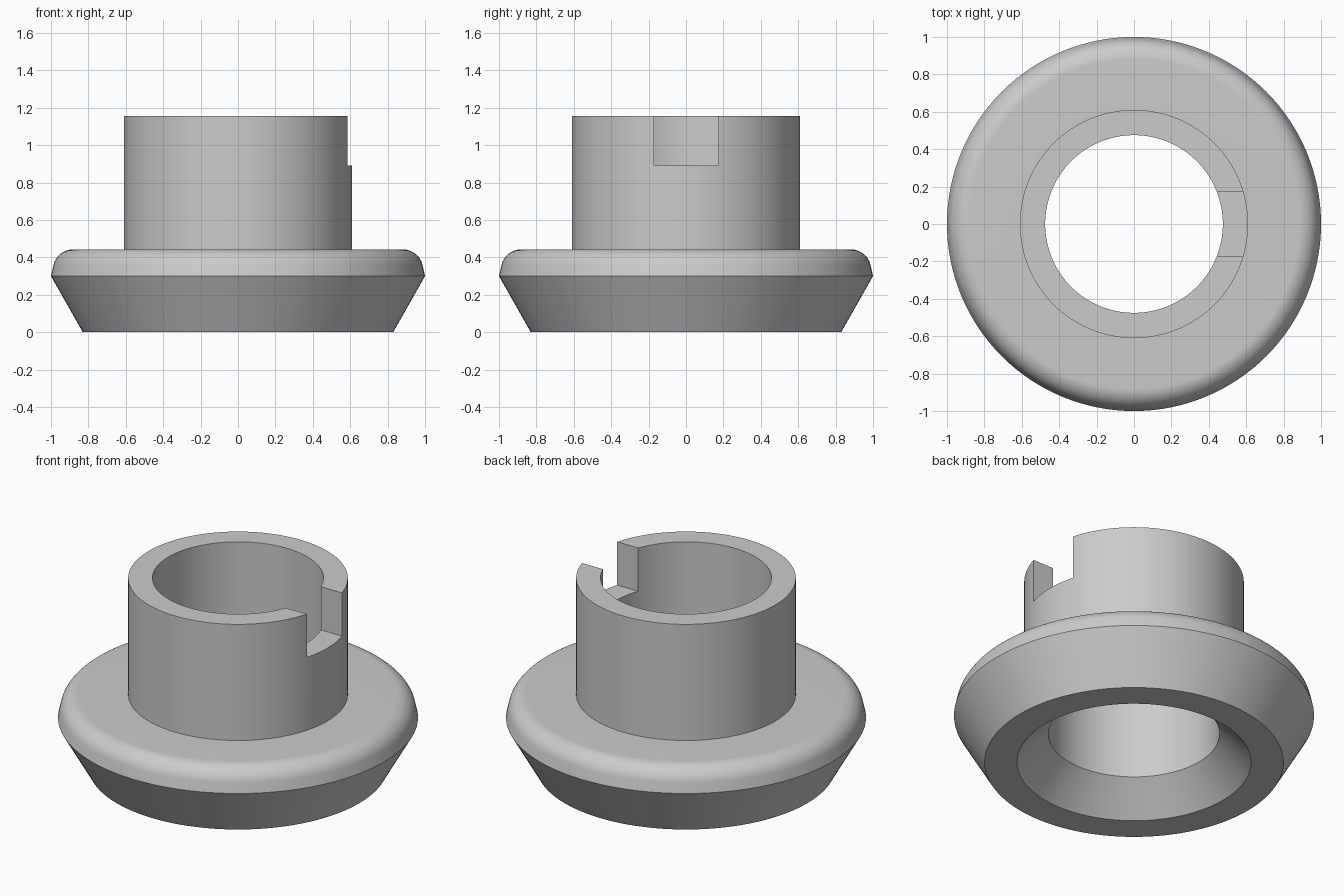
import bpy
import bmesh
from math import cos, sin, radians

default = bpy.data.objects.get("Cube")
if default:
    bpy.data.objects.remove(default, do_unlink=True)

SEGMENTS = 128
BORE, COLLAR, TOP, FLANGE = 0.475, 0.61, 1.155, 0.443

# Material
grey = bpy.data.materials.new("plain grey")
grey.use_nodes = True
colour = (0.6, 0.6, 0.6, 1)
grey.diffuse_color = colour
grey.node_tree.nodes["Principled BSDF"].inputs["Base Color"].default_value = colour


def add_object(name, bm):
    bmesh.ops.recalc_face_normals(bm, faces=bm.faces)
    mesh = bpy.data.meshes.new(name)
    bm.to_mesh(mesh)
    bm.free()
    mesh.materials.append(grey)
    obj = bpy.data.objects.new(name, mesh)
    bpy.context.collection.objects.link(obj)
    return obj


def lathe(name, profile):
    """Spin a closed (radius, height) profile around z."""
    bm = bmesh.new()
    verts = [bm.verts.new((r, 0, z)) for r, z in profile]
    edges = [bm.edges.new((a, b)) for a, b in zip(verts, verts[1:] + verts[:1])]
    bmesh.ops.spin(bm, geom=verts + edges, cent=(0, 0, 0), axis=(0, 0, 1),
                   angle=radians(360), steps=SEGMENTS)
    bmesh.ops.remove_doubles(bm, verts=bm.verts, dist=1e-4)
    return add_object(name, bm)


# Flanged bushing: countersunk base, tapered skirt, rounded rim, hollow collar
radius = 0.11
rim = [(0.88 + radius * cos(radians(a)), FLANGE - radius + radius * sin(radians(a)))
       for a in range(15, 91, 5)]
profile = [(BORE, 0.18), (0.65, 0), (0.83, 0), (1, 0.3), *rim,
           (COLLAR, FLANGE), (COLLAR, TOP), (BORE, TOP)]
bushing = lathe("flanged_bushing", profile)

# Square notch through the collar wall on the +x side
bm = bmesh.new()
bmesh.ops.create_cube(bm, size=1)
bmesh.ops.scale(bm, vec=(0.5, 0.34, 0.5), verts=bm.verts)
bmesh.ops.translate(bm, vec=(0.55, 0, 0.89 + 0.25), verts=bm.verts)
cutter = add_object("notch_cutter", bm)
cutter.hide_render = True

cut = bushing.modifiers.new("notch", "BOOLEAN")
cut.operation = "DIFFERENCE"
cut.solver = "EXACT"
cut.object = cutter

bpy.ops.object.select_all(action="DESELECT")
bushing.select_set(True)
bpy.context.view_layer.objects.active = bushing
bpy.ops.object.modifier_apply(modifier=cut.name)
bpy.data.objects.remove(cutter, do_unlink=True)
bpy.ops.object.shade_smooth_by_angle(angle=radians(25))
